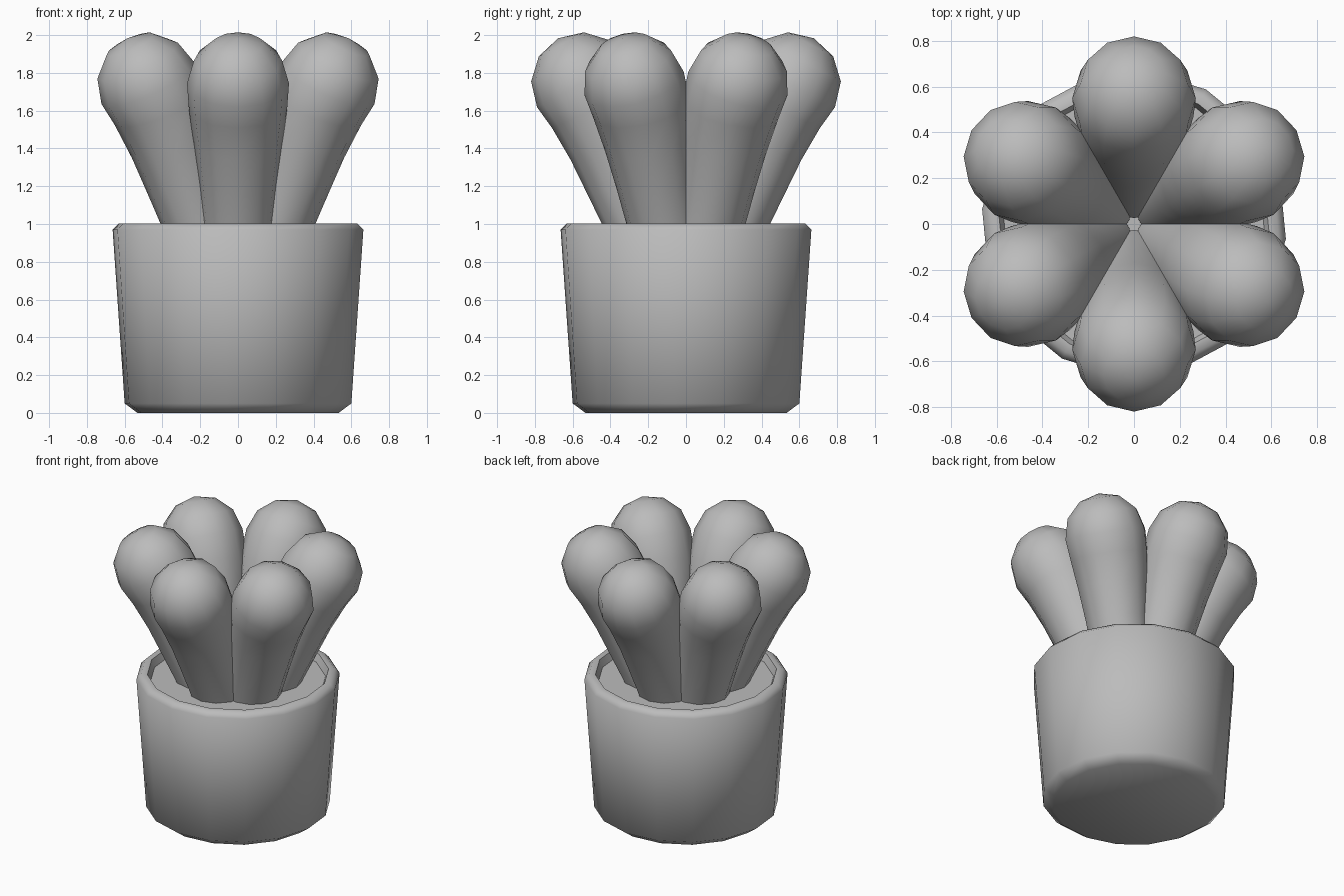
import bpy, bmesh
from math import sin, cos, pi, radians
from mathutils import Vector, Matrix

cube = bpy.data.objects.get("Cube")
if cube:
    bpy.data.objects.remove(cube, do_unlink=True)

grey = bpy.data.materials.new("plain grey")
grey.use_nodes = True
COLOR = (0.5, 0.5, 0.5, 1)
grey.diffuse_color = COLOR
grey.node_tree.nodes["Principled BSDF"].inputs["Base Color"].default_value = COLOR


def skin(name, rings, sides, turn=0.0, pole=None, sharp=60):
    """Join rings of (x, z, radius, tilt) into one closed surface."""
    bm = bmesh.new()
    loops = []
    for x, z, r, tilt in rings:
        rot = Matrix.Rotation(radians(tilt), 3, 'Y')
        angles = [turn + 2 * pi * i / sides for i in range(sides)]
        loops.append([bm.verts.new(Vector((x, 0, z)) + rot @ Vector((r * cos(a), r * sin(a), 0)))
                      for a in angles])
    for low, high in zip(loops, loops[1:]):
        for i in range(sides):
            j = (i + 1) % sides
            bm.faces.new((low[i], low[j], high[j], high[i]))
    bm.faces.new(loops[0][::-1])
    if pole:
        tip = bm.verts.new(pole)
        for i in range(sides):
            bm.faces.new((loops[-1][i], loops[-1][(i + 1) % sides], tip))
    else:
        bm.faces.new(loops[-1])
    bmesh.ops.recalc_face_normals(bm, faces=bm.faces)
    mesh = bpy.data.meshes.new(name)
    bm.to_mesh(mesh)
    bm.free()
    mesh.materials.append(grey)
    obj = bpy.data.objects.new(name, mesh)
    bpy.context.collection.objects.link(obj)
    bpy.ops.object.select_all(action='DESELECT')
    obj.select_set(True)
    bpy.context.view_layer.objects.active = obj
    bpy.ops.object.shade_smooth_by_angle(angle=radians(sharp))
    return obj


# Tapered pot with a bevelled foot and rim, closed by the recessed soil
profile = [(0.535, 0), (0.603, 0.05), (0.667, 0.97), (0.635, 1.003),
           (0.595, 1.003), (0.575, 0.95)]
skin("pot", [(0, z, r, 0) for r, z in profile], 16, radians(-5.6), sharp=52)

# Six plump leaves: an outward-bending stem with a round cap
stem = [(0.21, 0.93, 0.19, 14), (0.24, 1.02, 0.195, 18), (0.32, 1.22, 0.21, 20),
        (0.39, 1.42, 0.235, 20), (0.47, 1.61, 0.26, 23)]
centre, radius, lean = Vector((0.55, 0, 1.745)), 0.27, 28
axis = Vector((sin(radians(lean)), 0, cos(radians(lean))))
cap = []
for a in (0, 30, 60):
    p = centre + axis * radius * sin(radians(a))
    cap.append((p.x, p.z, radius * cos(radians(a)), lean))
for k in range(6):
    leaf = skin(f"leaf_{k + 1}", stem + cap, 12, pole=centre + axis * radius)
    leaf.rotation_euler.z = radians(30 + 60 * k)
